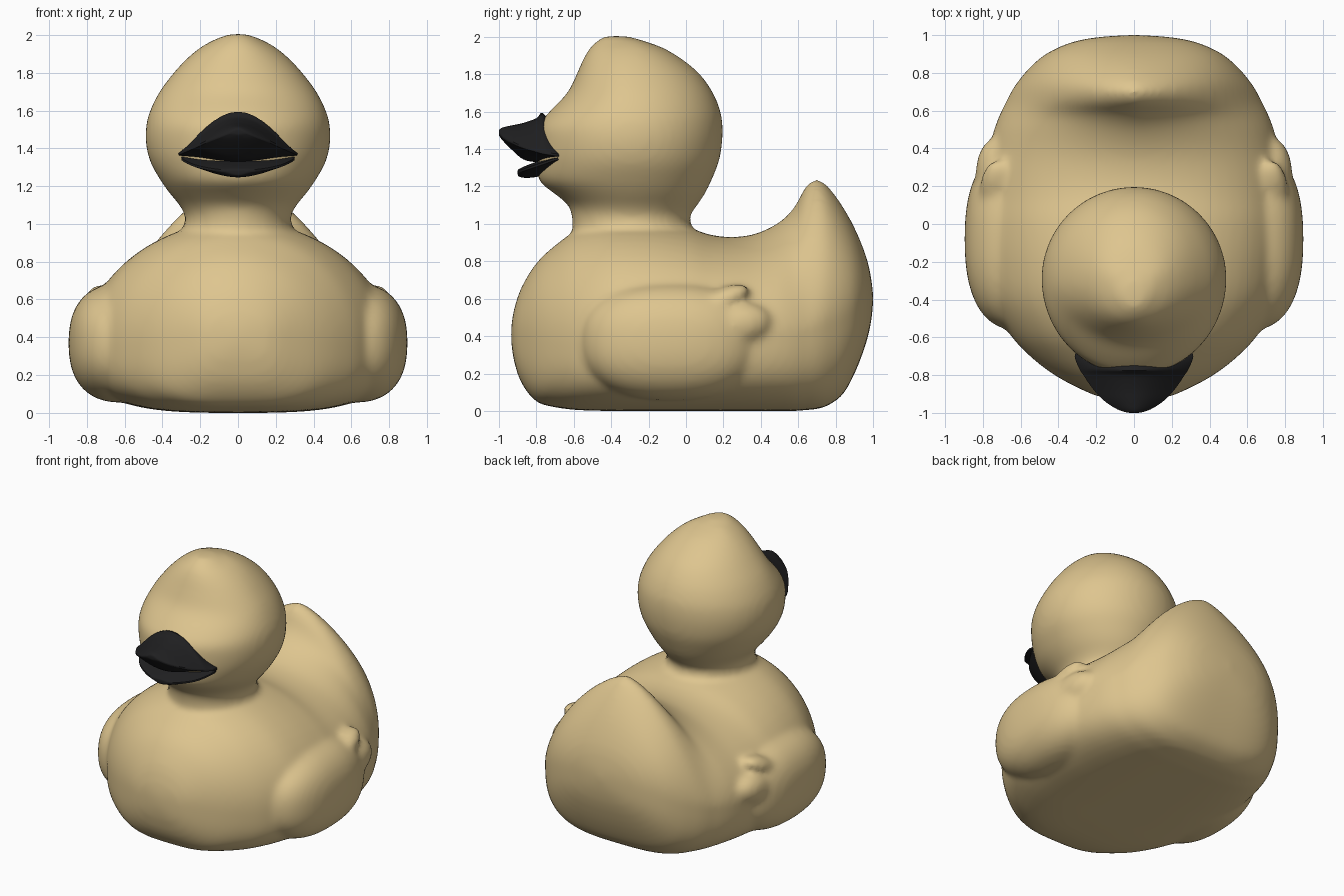
import bpy, bmesh, math
from mathutils import Matrix, Vector

if "Cube" in bpy.data.objects:
    bpy.data.objects.remove(bpy.data.objects["Cube"])


def material(name, rgb):
    m = bpy.data.materials.new(name)
    m.diffuse_color = (*rgb, 1)
    m.use_nodes = True
    m.node_tree.nodes["Principled BSDF"].inputs["Base Color"].default_value = m.diffuse_color
    return m


TAN = material("warm_tan", (0.73, 0.56, 0.275))
BLACK = material("soft_black", (0.014, 0.014, 0.015))


def resample(rows, steps):
    """Smooth interpolation through rows of section values."""
    out = []
    for i in range(len(rows) - 1):
        a, b = rows[max(i - 1, 0)], rows[i]
        c, d = rows[i + 1], rows[min(i + 2, len(rows) - 1)]
        for s in range(steps):
            t = s / steps
            out.append([0.5 * (2 * q + (r - p) * t + (2 * p - 5 * q + 4 * r - u) * t * t
                               + (3 * q - p - 3 * r + u) * t ** 3)
                        for p, q, r, u in zip(a, b, c, d)])
    return out + [list(rows[-1])]


def loft(bm, rings):
    """Skin closed rings of points and cap both ends."""
    vs = [[bm.verts.new(p) for p in ring] for ring in rings]
    n = len(vs[0])
    faces = [bm.faces.new((a[i], a[(i + 1) % n], b[(i + 1) % n], b[i]))
             for a, b in zip(vs, vs[1:]) for i in range(n)]
    faces += [bm.faces.new(vs[0]), bm.faces.new(vs[-1])]
    bmesh.ops.recalc_face_normals(bm, faces=faces)


def finish(bm, name, mat):
    me = bpy.data.meshes.new(name)
    bm.to_mesh(me)
    bm.free()
    me.materials.append(mat)
    me.shade_smooth()
    ob = bpy.data.objects.new(name, me)
    bpy.context.collection.objects.link(ob)
    return ob


def spow(v, e):
    return math.copysign(abs(v) ** e, v)


def torso_ring(row, n=64):
    """Cross-section in xz: rounded or pointed top, flattened bottom."""
    y, w, zb, zm, zt, top = row
    ring = []
    for i in range(n):
        a = 2 * math.pi * i / n
        c, s = math.cos(a), math.sin(a)
        e = 2 / (top if s >= 0 else 3.2)
        h = (zt - zm) if s >= 0 else (zm - zb)
        ring.append((w * spow(c, e), y, zm + h * spow(s, e)))
    return ring


def head_ring(row, n=64):
    """Horizontal section: separate depth in front of and behind the widest line."""
    z, w, yf, yb = row
    yc = yf + (yb - yf) * 0.5 if w < 0.1 else max(yf + 0.05, min(-0.29, yb - 0.05))
    ring = []
    for i in range(n):
        a = 2 * math.pi * i / n
        s = math.sin(a)
        ring.append((w * math.cos(a), yc + s * ((yb - yc) if s > 0 else (yc - yf)), z))
    return ring


def bill_ring(row, n=20):
    """Arched section from edge to edge, with a shallower underside."""
    y, w, zt, ze, zb = row
    us = [-math.cos(math.pi * i / n) for i in range(n + 1)]
    arch = [math.cos(math.pi / 2 * u) for u in us]
    upper = [(w * u, y, ze + 0.006 + (zt - ze - 0.006) * k) for u, k in zip(us, arch)]
    lower = [(w * u, y, ze - 0.006 + (zb - ze + 0.006) * k) for u, k in zip(us, arch)]
    return upper + lower[::-1]


def blob(bm, center, radii, power=2.0, tilt=0.0):
    """Ellipsoid, squarer with a higher power, tilted about x."""
    vs = bmesh.ops.create_icosphere(bm, subdivisions=4, radius=1)["verts"]
    rot = Matrix.Rotation(math.radians(tilt), 3, 'X')
    for v in vs:
        c = v.co / sum(abs(k) ** power for k in v.co) ** (1 / power)
        v.co = rot @ Vector([a * b for a, b in zip(c, radii)]) + Vector(center)


bm = bmesh.new()

# Torso and upturned tail: y, half width, bottom, widest height, top, top exponent
torso = [
    (-0.935, 0.03, 0.37, 0.42, 0.45, 2), (-0.92, 0.16, 0.27, 0.42, 0.54, 2),
    (-0.88, 0.27, 0.15, 0.41, 0.66, 2), (-0.80, 0.42, 0.05, 0.39, 0.79, 2),
    (-0.70, 0.55, 0.02, 0.38, 0.885, 2), (-0.58, 0.66, 0.005, 0.37, 0.965, 2),
    (-0.40, 0.76, 0, 0.37, 1.01, 2), (-0.20, 0.80, 0, 0.37, 1.01, 2),
    (0.0, 0.81, 0, 0.37, 0.98, 2), (0.14, 0.80, 0, 0.38, 0.94, 2),
    (0.26, 0.79, 0, 0.39, 0.93, 1.95), (0.38, 0.77, 0, 0.40, 0.95, 1.85),
    (0.50, 0.74, 0, 0.42, 1.01, 1.7), (0.58, 0.71, 0, 0.43, 1.09, 1.55),
    (0.64, 0.68, 0.005, 0.44, 1.20, 1.45), (0.70, 0.65, 0.01, 0.46, 1.24, 1.45),
    (0.76, 0.61, 0.03, 0.48, 1.20, 1.55), (0.84, 0.54, 0.09, 0.51, 1.09, 1.7),
    (0.91, 0.45, 0.22, 0.55, 0.96, 1.85), (0.965, 0.32, 0.37, 0.58, 0.82, 2),
    (0.99, 0.18, 0.48, 0.60, 0.71, 2), (1.0, 0.03, 0.57, 0.60, 0.63, 2)]
loft(bm, [torso_ring(r) for r in resample(torso, 4)])

# Neck and head: z, half width, front y, back y
head = [
    (0.85, 0.31, -0.60, 0.03), (0.97, 0.29, -0.605, 0.03), (1.04, 0.28, -0.61, 0.02),
    (1.10, 0.31, -0.63, 0.06), (1.16, 0.36, -0.70, 0.10), (1.23, 0.41, -0.785, 0.135),
    (1.33, 0.465, -0.80, 0.175), (1.43, 0.488, -0.80, 0.193), (1.52, 0.486, -0.79, 0.196),
    (1.60, 0.465, -0.73, 0.185), (1.70, 0.415, -0.635, 0.145), (1.80, 0.34, -0.585, 0.075),
    (1.88, 0.265, -0.55, -0.02), (1.94, 0.19, -0.515, -0.12), (1.98, 0.115, -0.475, -0.23),
    (2.0, 0.06, -0.44, -0.30), (2.005, 0.015, -0.40, -0.35)]
loft(bm, [head_ring(r) for r in resample(head, 4)])

# Wings with two feather tips on each side
for side in (-1, 1):
    blob(bm, (0.62 * side, -0.08, 0.37), (0.277, 0.48, 0.315), 2.4)
    blob(bm, (0.72 * side, 0.16, 0.57), (0.10, 0.20, 0.07), tilt=27)
    blob(bm, (0.73 * side, 0.26, 0.46), (0.11, 0.20, 0.12), tilt=8)

# Fuse the shells into one soft skin
body = finish(bm, "body", TAN)
fuse = body.modifiers.new("fuse", 'REMESH')
fuse.mode = 'VOXEL'
fuse.voxel_size = 0.02
fuse.use_smooth_shade = True
soften = body.modifiers.new("soften", 'SMOOTH')
soften.factor = 0.5
soften.iterations = 12

# Bill halves: y, half width, top, edge height, underside
upper = [
    (-0.66, 0.29, 1.42, 1.365, 1.34), (-0.70, 0.314, 1.50, 1.37, 1.335),
    (-0.765, 0.29, 1.592, 1.38, 1.33), (-0.80, 0.268, 1.565, 1.39, 1.33),
    (-0.87, 0.22, 1.54, 1.41, 1.345), (-0.93, 0.165, 1.527, 1.435, 1.395),
    (-0.975, 0.10, 1.517, 1.46, 1.44), (-0.995, 0.05, 1.507, 1.48, 1.465),
    (-1.0, 0.02, 1.497, 1.485, 1.475)]
lower = [
    (-0.66, 0.29, 1.37, 1.35, 1.32), (-0.70, 0.30, 1.365, 1.345, 1.285),
    (-0.76, 0.27, 1.345, 1.325, 1.26), (-0.82, 0.22, 1.325, 1.305, 1.248),
    (-0.87, 0.14, 1.305, 1.288, 1.247), (-0.895, 0.07, 1.292, 1.28, 1.255),
    (-0.90, 0.02, 1.283, 1.275, 1.265)]
for name, rows in (("upper_bill", upper), ("lower_bill", lower)):
    bm = bmesh.new()
    loft(bm, [bill_ring(r) for r in resample(rows, 4)])
    ob = finish(bm, name, BLACK)
    bpy.context.view_layer.objects.active = ob
    ob.select_set(True)
    bpy.ops.object.shade_smooth_by_angle(angle=math.radians(50))
    ob.select_set(False)
